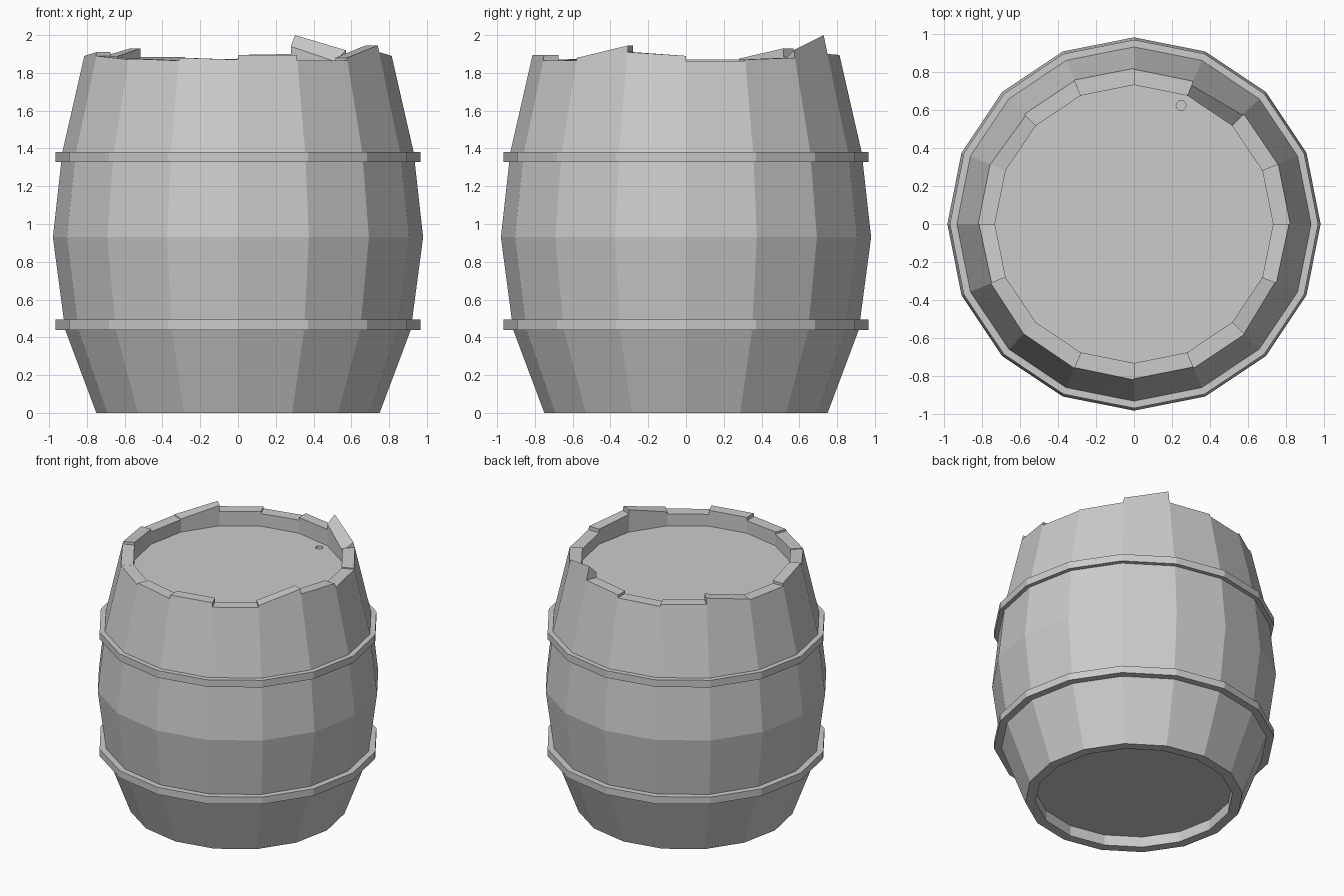
import bpy, bmesh, math

if "Cube" in bpy.data.objects:
    bpy.data.objects.remove(bpy.data.objects["Cube"])

N = 16
STEP = math.tau / N
LID_Z, BASE_Z = 1.775, 0.08
R_IN, R_BASE, CUT = 0.73, 0.68, 1.86
PROFILE = [(0.75, 0), (0.915, 0.44), (0.98, 0.93), (0.93, 1.38)]


def pt(r, z, i):
    return (r * math.cos(i * STEP), r * math.sin(i * STEP), z)


def top_r(z):
    return 0.93 - (z - 1.38) * 0.228


def finish(name, bm):
    bmesh.ops.remove_doubles(bm, verts=bm.verts, dist=1e-4)
    bmesh.ops.dissolve_degenerate(bm, edges=bm.edges, dist=1e-4)
    me = bpy.data.meshes.new(name)
    bm.to_mesh(me)
    bm.free()
    ob = bpy.data.objects.new(name, me)
    bpy.context.collection.objects.link(ob)
    return ob


def face(bm, pts):
    bm.faces.new([bm.verts.new(p) for p in pts])


def strip(bm, prof_a, prof_b, i):
    # quads between profile A at corner i and profile B at corner i+1
    for k in range(len(prof_a) - 1):
        face(bm, [pt(*prof_a[k], i), pt(*prof_b[k], i + 1),
                  pt(*prof_b[k + 1], i + 1), pt(*prof_a[k + 1], i)])


# Staves: uneven top heights (start corner, end corner), counter-clockwise from +x
tops = [(1.862, 1.862), (1.87, 1.88), (1.92, 2.0), (1.90, 1.895),
        (1.875, 1.87), (1.885, 1.885), (1.93, 1.875), (1.87, 1.87),
        (1.89, 1.91), (1.89, 1.87), (1.875, 1.865), (1.88, 1.87),
        (1.895, 1.895), (1.865, 1.865), (1.88, 1.945), (1.91, 1.89)]
bm = bmesh.new()
for i, heights in enumerate(tops):
    drop = 0.06 if i == 2 else 0.0  # one broken stave slopes inward
    profs = []
    for h in heights:
        profs.append([(R_BASE, BASE_Z), (R_BASE, 0)] + PROFILE +
                     [(top_r(CUT), CUT), (top_r(h), h),
                      (R_IN, max(h - drop, CUT)), (R_IN, CUT), (R_IN, LID_Z)])
    strip(bm, profs[0], profs[1], i)
    # exposed end grain above the common rim height
    face(bm, [pt(*p, i) for p in profs[0][6:10]][::-1])
    face(bm, [pt(*p, i + 1) for p in profs[1][6:10]])
finish("staves", bm)

# Two hoops
for name, z in (("lower_hoop", 0.44), ("upper_hoop", 1.327)):
    bm = bmesh.new()
    loop = [(0.90, z), (0.967, z), (0.967, z + 0.054), (0.90, z + 0.054), (0.90, z)]
    for i in range(N):
        strip(bm, loop, loop, i)
    finish(name, bm)


# Recessed base and lid
def disc(name, r, z, up):
    bm = bmesh.new()
    ring = [pt(r, z, i) for i in range(N)]
    face(bm, ring if up else ring[::-1])
    return finish(name, bm)


disc("base", R_BASE, BASE_Z, False)
bpy.ops.mesh.primitive_cylinder_add(vertices=N, radius=R_IN, depth=0.06,
                                    location=(0, 0, LID_Z - 0.03),
                                    rotation=(0, 0, math.pi / 2))
lid = bpy.context.object
lid.name = "lid"

# Shallow bung hole in the lid
bpy.ops.mesh.primitive_cylinder_add(vertices=12, radius=0.026, depth=0.08,
                                    location=(0.247, 0.622, LID_Z))
cutter = bpy.context.object
cutter.name = "bung_hole_cutter"
cutter.hide_render = True
cutter.hide_set(True)
mod = lid.modifiers.new("bung_hole", 'BOOLEAN')
mod.operation = 'DIFFERENCE'
mod.object = cutter
